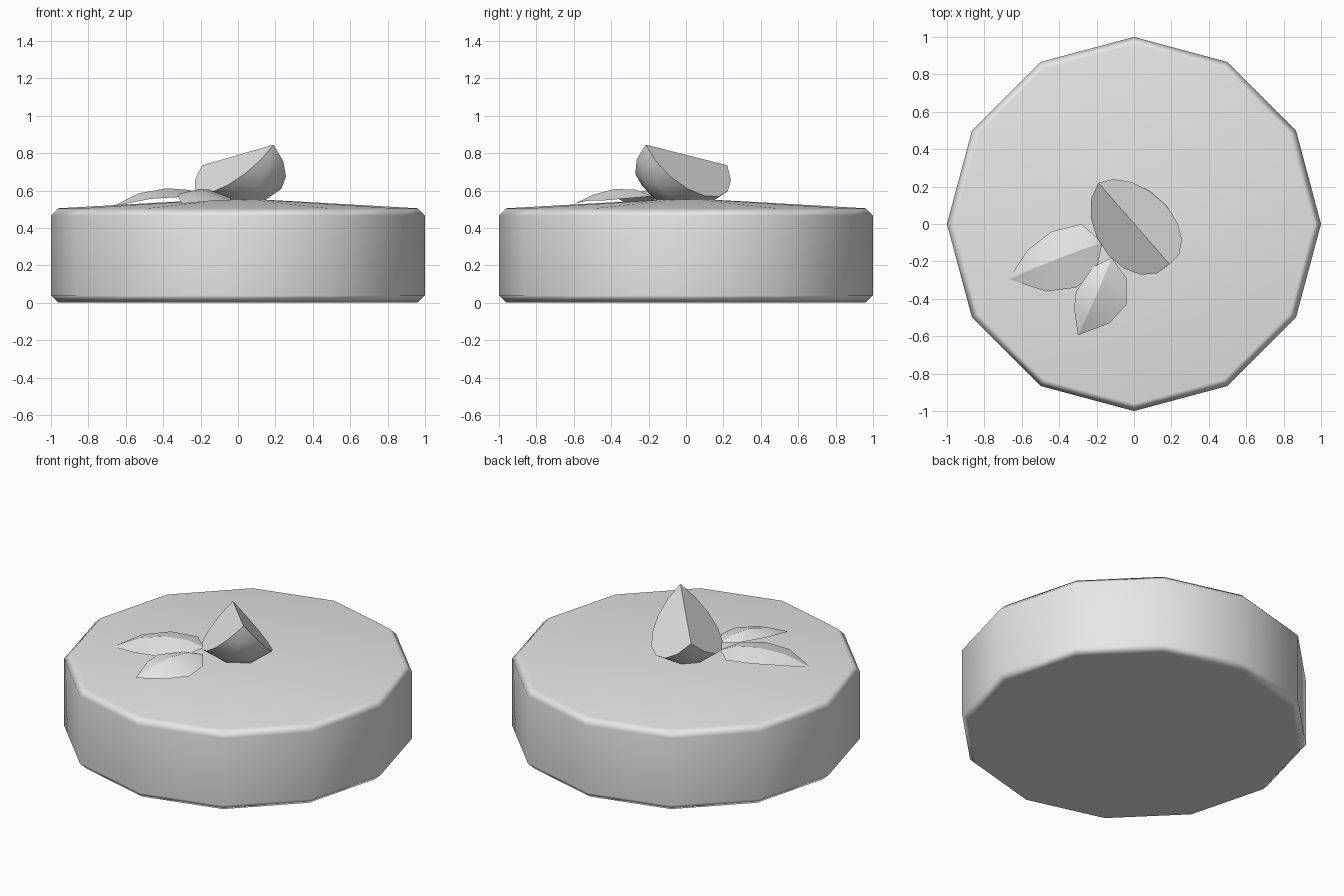
import bpy
import bmesh
from math import radians, sin, cos, pi
from mathutils import Vector

cube = bpy.data.objects.get("Cube")
if cube:
    bpy.data.objects.remove(cube, do_unlink=True)

GREY = (0.8, 0.8, 0.8, 1.0)
grey = bpy.data.materials.new("light_grey")
grey.use_nodes = True
grey.diffuse_color = GREY
grey.node_tree.nodes["Principled BSDF"].inputs["Base Color"].default_value = GREY


def add_object(name, verts, faces, smooth_angle, fix_normals=True):
    """Make a mesh object and smooth every edge below the given angle."""
    mesh = bpy.data.meshes.new(name)
    mesh.from_pydata(verts, [], faces)
    mesh.materials.append(grey)
    if fix_normals:
        bm = bmesh.new()
        bm.from_mesh(mesh)
        bmesh.ops.recalc_face_normals(bm, faces=bm.faces)
        bm.to_mesh(mesh)
        bm.free()
    obj = bpy.data.objects.new(name, mesh)
    bpy.context.collection.objects.link(obj)
    bpy.ops.object.select_all(action="DESELECT")
    obj.select_set(True)
    bpy.context.view_layer.objects.active = obj
    bpy.ops.object.shade_smooth_by_angle(angle=radians(smooth_angle))
    return obj


# Cake: a twelve-sided drum with bevelled rims and a shallow conical top
SIDES = 12
profile = [(0.96, 0), (1, 0.04), (1, 0.465), (0.96, 0.505)]
verts = [(r * cos(2 * pi * i / SIDES), r * sin(2 * pi * i / SIDES), z)
         for r, z in profile for i in range(SIDES)]
faces = [tuple(reversed(range(SIDES)))]
for ring in range(len(profile) - 1):
    for i in range(SIDES):
        a, b = ring * SIDES + i, ring * SIDES + (i + 1) % SIDES
        faces.append((a, b, b + SIDES, a + SIDES))
apex = len(verts)
verts.append((0, 0, 0.559))
faces += [(apex - SIDES + i, apex - SIDES + (i + 1) % SIDES, apex) for i in range(SIDES)]
cake = add_object("cake_body", verts, faces, 180)
cake.modifiers.new("even_shading", "WEIGHTED_NORMAL")

# Fruit wedge: a quarter of a sphere standing on its rind, straight ridge up
end_a, end_b = Vector((-0.19, 0.22, 0.735)), Vector((0.19, -0.215, 0.845))
centre = (end_a + end_b) / 2
radius = (end_b - end_a).length / 2
along = (end_b - end_a).normalized()
side = Vector((-along.y, along.x, 0)).normalized()
down = along.cross(side)
if down.z > 0:
    down = -down
STEPS, COLUMNS = 8, 3
verts, faces = [end_a, end_b], []
for c in range(COLUMNS + 1):
    roll = radians(-41 + 88 * c / COLUMNS)
    out = down * cos(roll) - side * sin(roll) if side.x < 0 else down * cos(roll) + side * sin(-roll)
    for s in range(1, STEPS):
        t = pi * s / STEPS
        verts.append(centre - along * radius * cos(t) + out * radius * sin(t))
row = STEPS - 1
for c in range(COLUMNS):
    a, b = 2 + c * row, 2 + (c + 1) * row
    faces += [(0, a, b), (1, b + row - 1, a + row - 1)]
    faces += [(a + s, a + s + 1, b + s + 1, b + s) for s in range(row - 1)]
last = 2 + COLUMNS * row
faces += [(0, 1, *reversed(range(2, 2 + row))), (1, 0, *range(last, last + row))]
add_object("fruit_wedge", verts, faces, 40)


# Leaves: thin sheets folded along a raised midrib
def leaf(name, base, stations, tip):
    """Each station gives the two edge points either side of a rib point."""
    verts = [base, tip] + [p for station in stations for p in station]
    faces = [(0, 2, 3), (0, 3, 4)]
    for k in range(len(stations) - 1):
        a = 2 + 3 * k
        faces += [(a, a + 3, a + 4, a + 1), (a + 1, a + 4, a + 5, a + 2)]
    end = 2 + 3 * (len(stations) - 1)
    faces += [(end, 1, end + 1), (end + 1, 1, end + 2)]
    # Order every face so that it looks upward
    for i, f in enumerate(faces):
        p, q, r = (Vector(verts[v]) for v in f[:3])
        if (q - p).cross(r - p).z < 0:
            faces[i] = tuple(reversed(f))
    add_object(name, verts, faces, 18, fix_normals=False)


leaf("large_leaf", (-0.17, -0.1, 0.57), [
    ((-0.28, 0, 0.57), (-0.26, -0.13, 0.603), (-0.2, -0.25, 0.565)),
    ((-0.44, -0.04, 0.575), (-0.38, -0.175, 0.612), (-0.31, -0.34, 0.565)),
    ((-0.57, -0.14, 0.56), (-0.53, -0.235, 0.585), (-0.47, -0.36, 0.555)),
], (-0.67, -0.295, 0.515))

leaf("small_leaf", (-0.12, -0.18, 0.57), [
    ((-0.22, -0.23, 0.58), (-0.155, -0.27, 0.605), (-0.04, -0.29, 0.56)),
    ((-0.31, -0.36, 0.585), (-0.2, -0.38, 0.608), (-0.04, -0.43, 0.548)),
    ((-0.32, -0.45, 0.57), (-0.25, -0.49, 0.58), (-0.13, -0.53, 0.545)),
], (-0.3, -0.595, 0.53))
